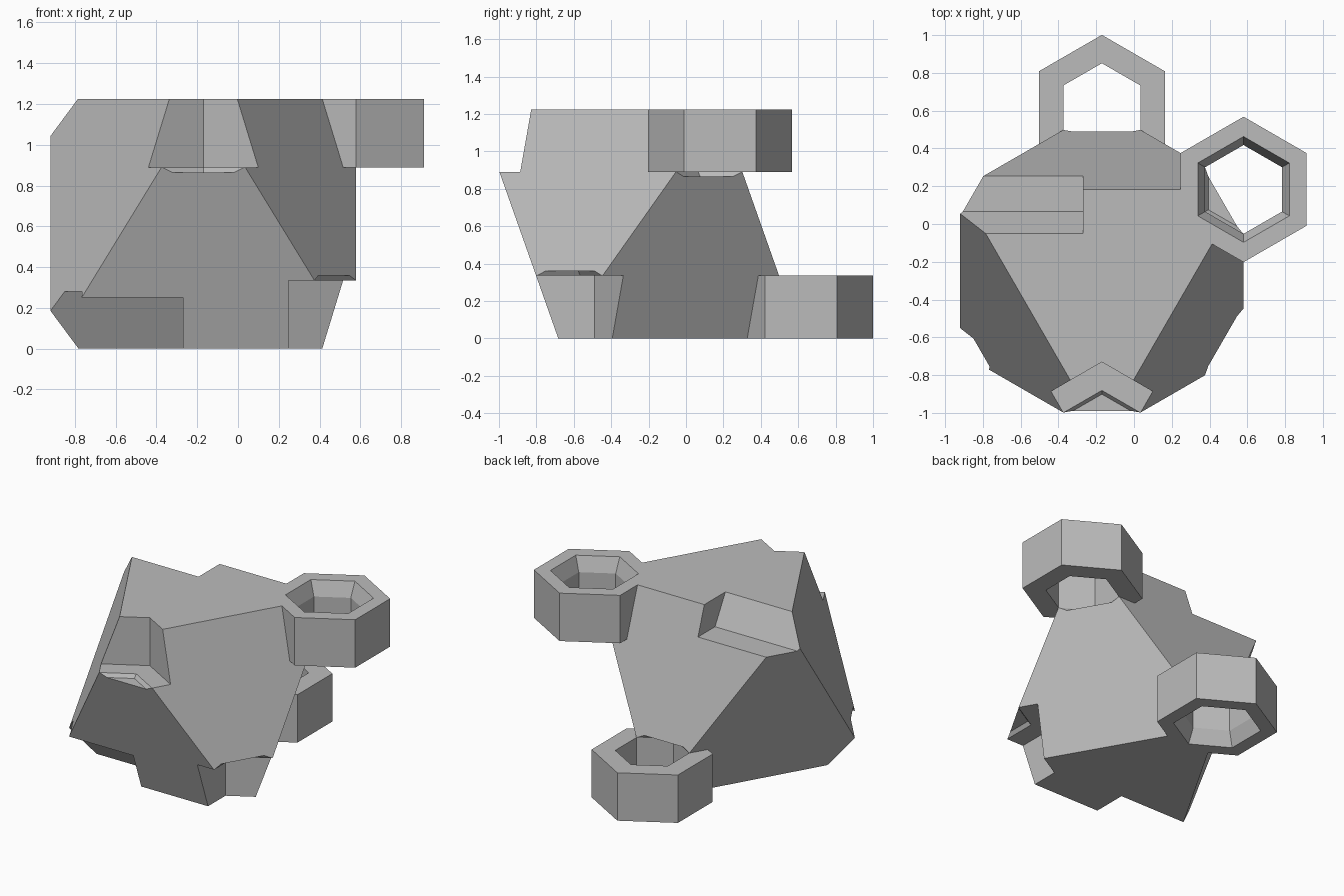
import bpy, bmesh
from math import sin, cos, radians, sqrt

if "Cube" in bpy.data.objects:
    bpy.data.objects.remove(bpy.data.objects["Cube"], do_unlink=True)

CX, CY = -0.17, -0.25          # axis of the block
EDGE = 1.5                     # octahedron edge
H = EDGE * sqrt(2 / 3)         # distance between top and bottom faces
R_TRI = EDGE / sqrt(3)
R_HEX, DEPTH, R_HOLE = 0.385, 0.335, 0.235

grey = bpy.data.materials.new("plain grey")
grey.use_nodes = True
colour = (0.5, 0.5, 0.5, 1)
grey.diffuse_color = colour
grey.node_tree.nodes["Principled BSDF"].inputs["Base Color"].default_value = colour


def make_object(name, bm):
    bmesh.ops.recalc_face_normals(bm, faces=bm.faces)
    mesh = bpy.data.meshes.new(name)
    bm.to_mesh(mesh)
    bm.free()
    mesh.materials.append(grey)
    ob = bpy.data.objects.new(name, mesh)
    bpy.context.scene.collection.objects.link(ob)
    return ob


def loft(name, loops):
    """Closed solid through a series of matching loops."""
    bm = bmesh.new()
    rings = [[bm.verts.new(p) for p in loop] for loop in loops]
    for a, b in zip(rings, rings[1:]):
        n = len(a)
        for i in range(n):
            j = (i + 1) % n
            bm.faces.new((a[i], a[j], b[j], b[i]))
    bm.faces.new(rings[0])
    bm.faces.new(rings[-1])
    return make_object(name, bm)


def hexagon(centre, radius, z):
    return [(centre[0] + radius * cos(radians(30 + 60 * i)),
             centre[1] + radius * sin(radians(30 + 60 * i)), z) for i in range(6)]


def hex_stack(name, corner, sections):
    """Hexagonal solid at a corner; sections are (depth from outer face, radius)."""
    x, y, z = corner
    inward = -1 if z > 0 else 1
    return loft(name, [hexagon((x, y), r, z + inward * d) for d, r in sections])


def slot_cutter(name, profile):
    """Profile in y and z, run along x out through the side of the block."""
    return loft(name, [[(x, y, z) for y, z in profile] for x in (-1.3, -0.27)])


def boolean(target, tool, operation):
    mod = target.modifiers.new(operation, 'BOOLEAN')
    mod.operation, mod.object, mod.solver = operation, tool, 'EXACT'
    bpy.context.view_layer.objects.active = target
    bpy.ops.object.modifier_apply(modifier=mod.name)
    bpy.data.objects.remove(tool, do_unlink=True)


def triangle(first_angle, z):
    return [(CX + R_TRI * cos(radians(first_angle + 120 * i)),
             CY + R_TRI * sin(radians(first_angle + 120 * i)), z) for i in range(3)]


# Octahedral block lying on one face
top, bottom = triangle(-90, H), triangle(90, 0)
front_top, right_top, left_top = top
back_bottom, left_bottom, right_bottom = bottom
bm = bmesh.new()
for p in top + bottom:
    bm.verts.new(p)
bmesh.ops.convex_hull(bm, input=bm.verts)
block = make_object("hinge_block", bm)

# Hexagonal corner recesses that receive neighbouring knuckles
for corner in (front_top, right_bottom):
    boolean(block, hex_stack("recess", corner, [(-0.1, R_HEX), (DEPTH, R_HEX)]), 'DIFFERENCE')

# Edge slots with one flat wall and one wall at sixty degrees
boolean(block, slot_cutter("top_slot", [
    (-0.165, 1.424), (0.065, 1.025), (0.6, 1.025), (0.6, 1.424)]), 'DIFFERENCE')
boolean(block, slot_cutter("bottom_slot", [
    (-0.329, -0.2), (-0.606, 0.28), (-0.754, 0.28), (-0.771, 0.25),
    (-1.2, 0.25), (-1.2, -0.2)]), 'DIFFERENCE')

# Hexagonal knuckles on the two projecting corners
for corner in (right_top, back_bottom):
    boolean(block, hex_stack("knuckle", corner, [(0, R_HEX), (DEPTH, R_HEX)]), 'UNION')

# Bevelled hexagonal bores with a shallow tapered seat
for corner in (front_top, right_bottom, right_top, back_bottom):
    bore = hex_stack("bore", corner, [(-0.02, 0.289), (0.1, R_HOLE),
                                      (DEPTH, R_HOLE), (0.36, 0.215)])
    boolean(block, bore, 'DIFFERENCE')

for face in block.data.polygons:
    face.use_smooth = False
    face.material_index = 0
